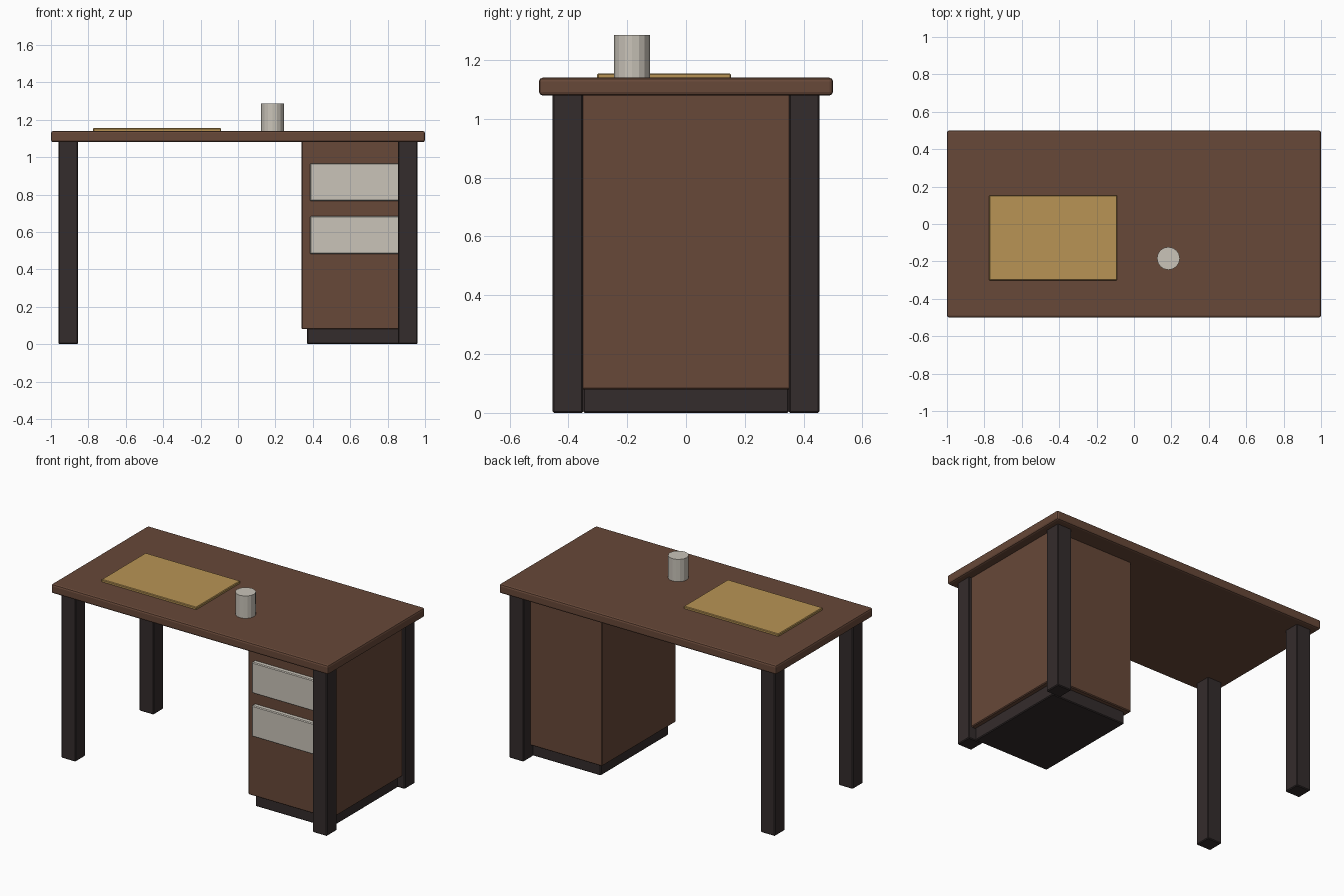
import bpy, bmesh
from mathutils import Matrix, Vector

if "Cube" in bpy.data.objects:
    bpy.data.objects.remove(bpy.data.objects["Cube"])


def material(name, rgb):
    m = bpy.data.materials.new(name)
    m.diffuse_color = (*rgb, 1)
    m.use_nodes = True
    m.node_tree.nodes["Principled BSDF"].inputs["Base Color"].default_value = m.diffuse_color
    return m


WOOD = material("brown wood", (0.136, 0.065, 0.040))
DARK = material("dark wood", (0.034, 0.025, 0.025))
GREY = material("pale grey", (0.585, 0.550, 0.485))
TAN = material("tan mat", (0.479, 0.296, 0.089))


def finish(name, bm, mat):
    mesh = bpy.data.meshes.new(name)
    bm.to_mesh(mesh)
    bm.free()
    mesh.materials.append(mat)
    ob = bpy.data.objects.new(name, mesh)
    bpy.context.collection.objects.link(ob)
    return ob


def box(name, lo, hi, mat, bevel=0.005, segments=1):
    """Bevelled box between two opposite corners."""
    lo, hi = Vector(lo), Vector(hi)
    bm = bmesh.new()
    bmesh.ops.create_cube(bm, size=1, matrix=Matrix.Translation((lo + hi) / 2)
                          @ Matrix.Diagonal((*(hi - lo), 1)))
    ob = finish(name, bm, mat)
    mod = ob.modifiers.new("edge bevel", 'BEVEL')
    mod.width = bevel
    mod.segments = segments
    return ob


# Tabletop
box("tabletop", (-1, -0.5, 1.08), (1, 0.5, 1.14), WOOD, 0.012, 2)

# Four legs
for sx, side in ((-1, "left"), (1, "right")):
    for sy, end in ((-1, "front"), (1, "back")):
        x, y = sx * 0.907, sy * 0.402
        box(f"{end}_{side}_leg", (x - 0.052, y - 0.052, 0),
            (x + 0.052, y + 0.052, 1.085), DARK)

# Drawer cabinet on its recessed plinth
box("cabinet", (0.34, -0.38, 0.08), (0.94, 0.38, 1.085), WOOD)
box("plinth", (0.37, -0.35, 0), (0.91, 0.35, 0.09), DARK)

# Drawer fronts
for name, z in (("upper_drawer", 0.765), ("lower_drawer", 0.482)):
    box(name, (0.385, -0.41, z), (0.895, -0.37, z + 0.202), GREY)

# Desk mat
box("desk_mat", (-0.775, -0.302, 1.135), (-0.09, 0.153, 1.155), TAN, 0.004)

# Cup
bm = bmesh.new()
bmesh.ops.create_cone(bm, cap_ends=True, segments=16, radius1=0.061, radius2=0.061,
                      depth=0.147, matrix=Matrix.Translation((0.184, -0.184, 1.2125)))
finish("cup", bm, GREY)
